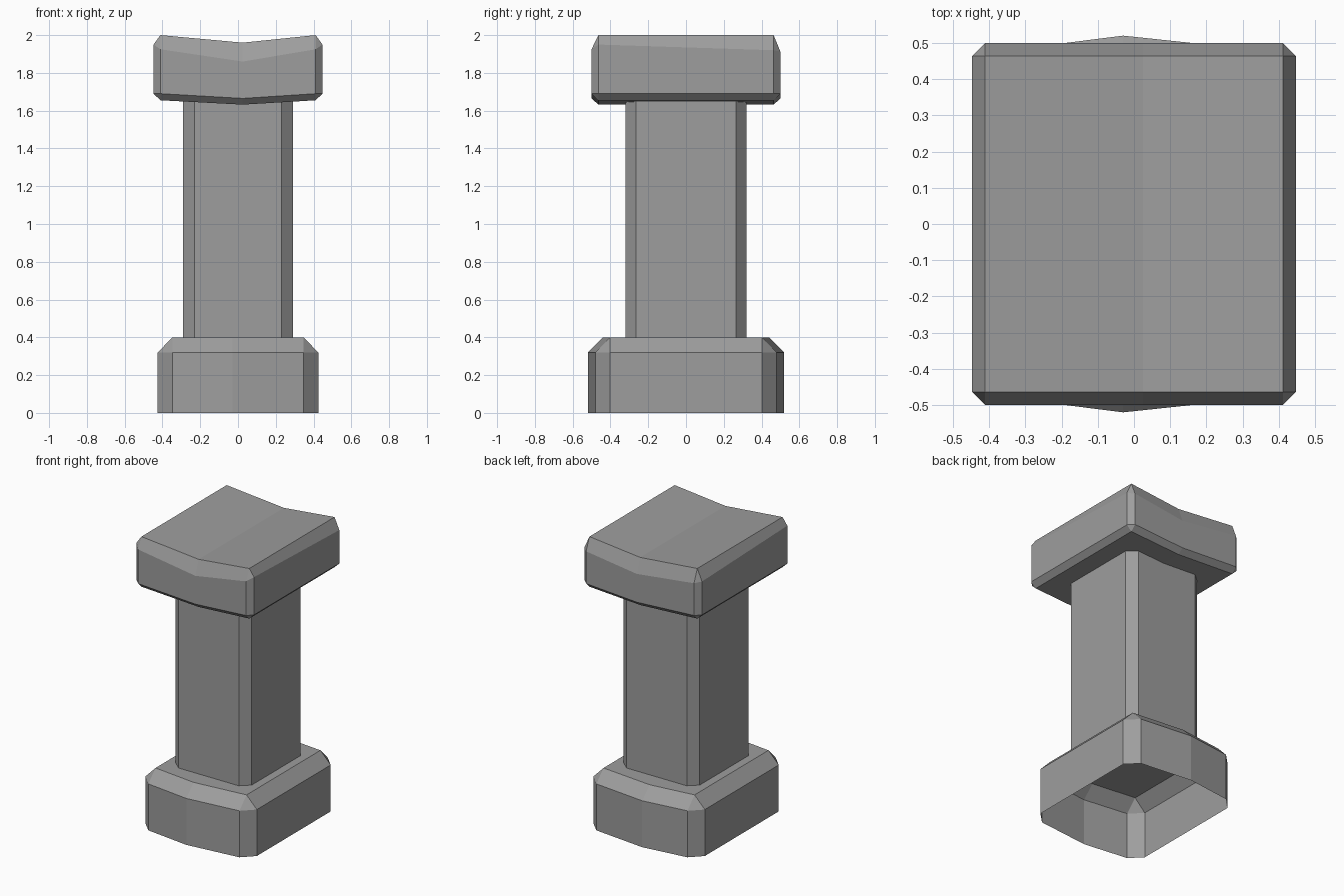
import bpy, bmesh

if "Cube" in bpy.data.objects:
    bpy.data.objects.remove(bpy.data.objects["Cube"])

stone = bpy.data.materials.new("grey stone")
stone.diffuse_color = (0.34, 0.34, 0.34, 1)
stone.use_nodes = True
stone.node_tree.nodes["Principled BSDF"].inputs["Base Color"].default_value = stone.diffuse_color


def finish(name, bm):
    bmesh.ops.remove_doubles(bm, verts=bm.verts, dist=0.0005)
    me = bpy.data.meshes.new(name)
    bm.to_mesh(me)
    bm.free()
    me.materials.append(stone)
    ob = bpy.data.objects.new(name, me)
    bpy.context.collection.objects.link(ob)
    return ob


def ring(bm, x, y, c, mx, my, z):
    """Chamfered rectangle with a folded point in front and back edges.
    z(px, py) gives the height of each point."""
    half = [(mx, -my), (x - c, -y), (x, -y + c), (x, y - c), (x - c, y)]
    other = [(mx, my), (-x + c, y), (-x, y - c), (-x, -y + c), (-x + c, -y)]
    return [bm.verts.new((px, py, z(px, py))) for px, py in half + other]


def corner_ring(bm, x, y, mx, my, z):
    return ring(bm, x, y, 0.0, mx, my, z)


def bridge(bm, a, b):
    for i in range(len(a)):
        j = (i + 1) % len(a)
        bm.faces.new((a[i], a[j], b[j], b[i]))


def lid(bm, r, up=True):
    for f in (r[:6], r[5:] + r[:1]):
        bm.faces.new(f if up else f[::-1])


# base: bowed block, bevelled on top, open underneath
bm = bmesh.new()
r0 = ring(bm, 0.425, 0.48, 0.078, -0.03, 0.52, lambda x, y: 0.0)
r1 = ring(bm, 0.425, 0.48, 0.078, -0.03, 0.52, lambda x, y: 0.32)
r2 = corner_ring(bm, 0.347, 0.402, -0.03, 0.44, lambda x, y: 0.40)
bridge(bm, r0, r1)
bridge(bm, r1, r2)
lid(bm, r2)
finish("base", bm)

# column: chamfered shaft, one chipped edge line at each corner
X, Y, cx, cy, z0, z1 = 0.29, 0.32, 0.23, 0.265, 0.40, 1.65
plan = [(-cx, -Y), (cx, -Y), (X, -cy), (X, cy),
        (cx, Y), (-cx, Y), (-X, cy), (-X, -cy)]
chips = {0: (-0.22, -Y, 0.90), 1: (0.18, -Y, 1.09),
         3: (X, 0.22, 0.89), 5: (-0.215, Y, 0.95)}
bm = bmesh.new()
lines = []
for i, (x, y) in enumerate(plan):
    pts = [(x, y, z0)] + ([chips[i]] if i in chips else []) + [(x, y, z1)]
    lines.append([bm.verts.new(p) for p in pts])
for i in range(8):
    a, b = lines[i], lines[(i + 1) % 8]
    bm.faces.new([a[0]] + b + a[:0:-1])
bmesh.ops.triangulate(bm, faces=bm.faces[:])
finish("column", bm)


# capital: slab with a shallow valley along y
def valley(edge, mid):
    return lambda x, y: mid if abs(x - 0.025) < 0.01 else edge


def shoulder(x, y):
    if abs(x - 0.025) < 0.01:
        return 1.86
    if abs(x) > 0.43:
        return 1.95 if y < 0 else 1.92
    return 1.925 if y < 0 else 1.912


bm = bmesh.new()
b0 = corner_ring(bm, 0.411, 0.464, 0.025, 0.464, valley(1.655, 1.632))
b1 = ring(bm, 0.447, 0.50, 0.036, 0.025, 0.50, valley(1.69, 1.665))
b2 = ring(bm, 0.447, 0.50, 0.036, 0.025, 0.50, shoulder)
b3 = corner_ring(bm, 0.411, 0.464, 0.025, 0.464, valley(2.0, 1.96))
lid(bm, b0, up=False)
bridge(bm, b0, b1)
bridge(bm, b1, b2)
bridge(bm, b2, b3)
lid(bm, b3)
finish("capital", bm)
